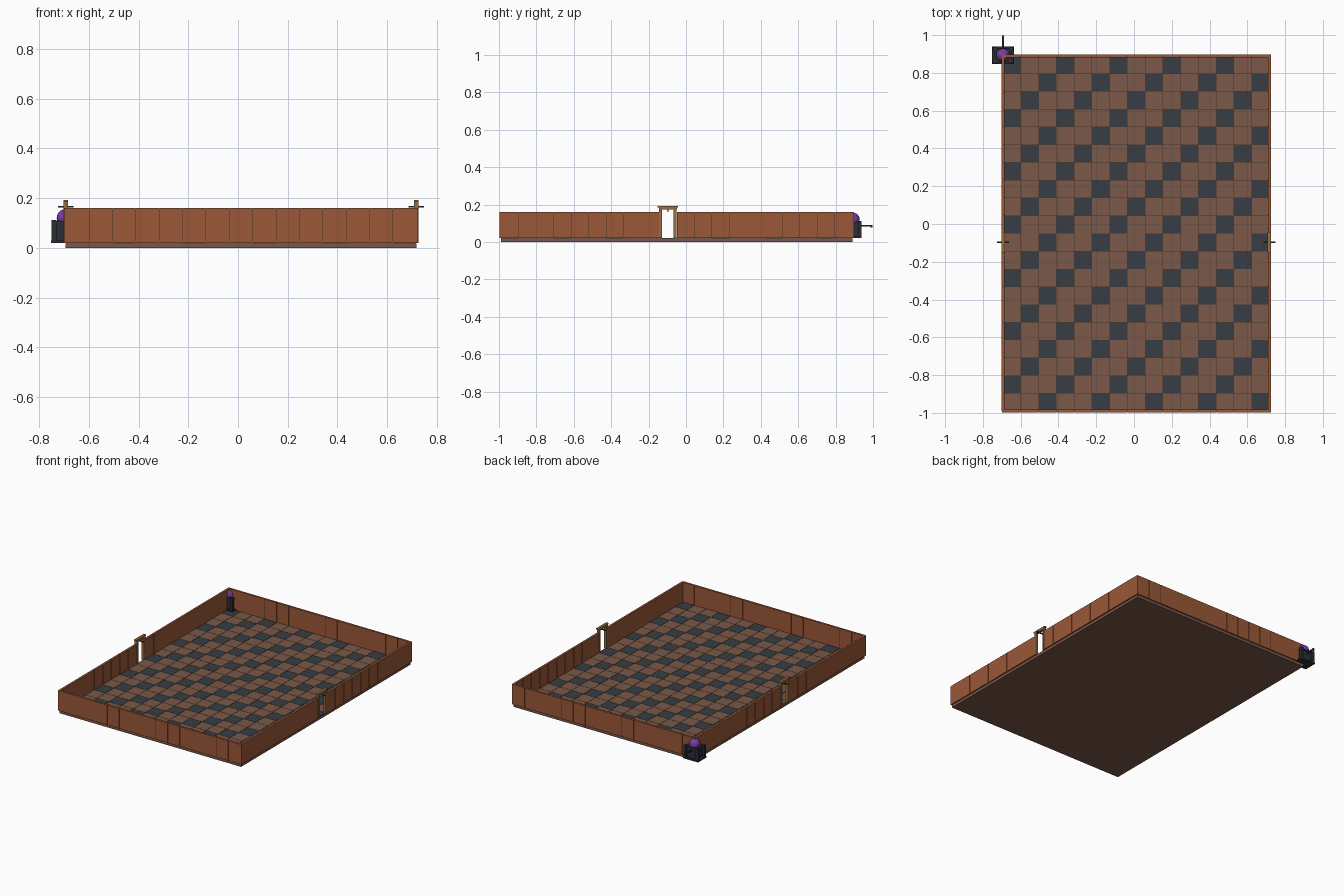
import bpy, bmesh, math
from mathutils import Matrix, Vector

if "Cube" in bpy.data.objects:
    bpy.data.objects.remove(bpy.data.objects["Cube"])

P = 0.094                      # tile pitch
COLS, ROWS = 15, 20
X0, Y0 = -0.693, -0.99         # floor corner
X1, Y1 = X0 + COLS * P, Y0 + ROWS * P
CX, CY = (X0 + X1) / 2, (Y0 + Y1) / 2
DOOR = 9                       # wall bay holding the doors
DY = Y0 + (DOOR + 0.5) * P
GAP = 0.002


def mat(name, col):
    m = bpy.data.materials.new(name)
    m.diffuse_color = (*col, 1)
    m.use_nodes = True
    m.node_tree.nodes["Principled BSDF"].inputs["Base Color"].default_value = m.diffuse_color
    return m


WALL = mat("rust_brown", (0.328, 0.098, 0.040))
FLOOR = mat("earth_brown", (0.195, 0.098, 0.065))
SLATE = mat("slate", (0.038, 0.048, 0.058))
SEAM = mat("seam_brown", (0.07, 0.032, 0.018))
WOOD = mat("tan_wood", (0.305, 0.156, 0.053))
IRON = mat("dark_iron", (0.023, 0.027, 0.037))
ORB = mat("purple", (0.188, 0.045, 0.376))


def boxes(name, items, material):
    """One object made of (centre, size) boxes."""
    bm = bmesh.new()
    for c, s in items:
        bmesh.ops.create_cube(
            bm, size=1, matrix=Matrix.Translation(c) @ Matrix.Diagonal((*s, 1)))
    me = bpy.data.meshes.new(name)
    bm.to_mesh(me)
    bm.free()
    me.materials.append(material)
    ob = bpy.data.objects.new(name, me)
    bpy.context.collection.objects.link(ob)
    return ob


# Floor: slab, seam sheet and checker tiles
boxes("floor_slab", [((CX, CY, 0.009), (COLS * P, ROWS * P, 0.018))], FLOOR)
boxes("floor_seams", [((CX, CY, 0.0185), (COLS * P - 0.004, ROWS * P - 0.004, 0.001))], SEAM)
brown, dark = [], []
for i in range(COLS):
    for j in range(ROWS):
        tile = ((X0 + (i + 0.5) * P, Y1 - (j + 0.5) * P, 0.020), (P - GAP, P - GAP, 0.004))
        (dark if (i + j) % 3 == 0 else brown).append(tile)
boxes("brown_tiles", brown, FLOOR)
boxes("dark_tiles", dark, SLATE)

# Walls: rows of panels on a thin dark core
ZC, H, T = 0.09, 0.14, 0.015
ends = [((X0 + (i + 0.5) * P, y, ZC), (P - GAP, T, H)) for i in range(COLS) for y in (Y0, Y1)]
sides = [((x, Y0 + (j + 0.5) * P, ZC), (T, P - GAP, H))
         for j in range(ROWS) if j != DOOR for x in (X0, X1)]
boxes("end_wall_panels", ends, WALL)
boxes("side_wall_panels", sides, WALL)
boxes("wall_corners", [((x, y, ZC), (T - 0.001, T - 0.001, H - 0.001))
                       for x in (X0, X1) for y in (Y0, Y1)], WALL)
core = [((CX, y, ZC), (COLS * P, T - 0.004, H - 0.004)) for y in (Y0, Y1)]
for x in (X0, X1):
    for a, b in ((Y0, DY - P / 2), (DY + P / 2, Y1)):
        core.append(((x, (a + b) / 2, ZC), (T - 0.004, b - a - 0.004, H - 0.004)))
boxes("wall_core", core, SEAM)

# Doorways: posts, lintel, cap and a small hanging bar
for label, x in (("left", X0), ("right", X1)):
    frame = [((x, DY + s * 0.039, 0.098), (0.017, 0.015, 0.156)) for s in (-1, 1)]
    frame.append(((x, DY, 0.180), (0.017, 0.096, 0.011)))
    frame.append(((x, DY, 0.189), (0.019, 0.110, 0.008)))
    boxes(label + "_door_frame", frame, WOOD)
    boxes(label + "_door_bar", [((x, DY, 0.166), (0.062, 0.007, 0.006)),
                                ((x, DY, 0.172), (0.008, 0.006, 0.008))], IRON)

# Corner pedestal: plinth, body, corner posts and rim
px, py = X0, Y1 + 0.003
ped = [((px, py, 0.025), (0.116, 0.092, 0.010)),
       ((px, py, 0.065), (0.085, 0.068, 0.075)),
       ((px, py, 0.104), (0.094, 0.076, 0.008))]
for sx in (-1, 1):
    for sy in (-1, 1):
        ped.append(((px + sx * 0.046, py + sy * 0.035, 0.070), (0.020, 0.018, 0.085)))
boxes("pedestal", ped, IRON)

# Lever sticking out of the back of the pedestal
boxes("pedestal_lever", [((px, py + 0.069, 0.086), (0.009, 0.072, 0.009)),
                         ((px, py + 0.099, 0.084), (0.012, 0.010, 0.013))], IRON)

# Orb resting on the pedestal
bpy.ops.mesh.primitive_uv_sphere_add(segments=20, ring_count=12, radius=0.036,
                                     location=(px, py, 0.120))
orb = bpy.context.object
orb.name = "orb"
orb.data.materials.append(ORB)
bpy.ops.object.shade_smooth_by_angle()
